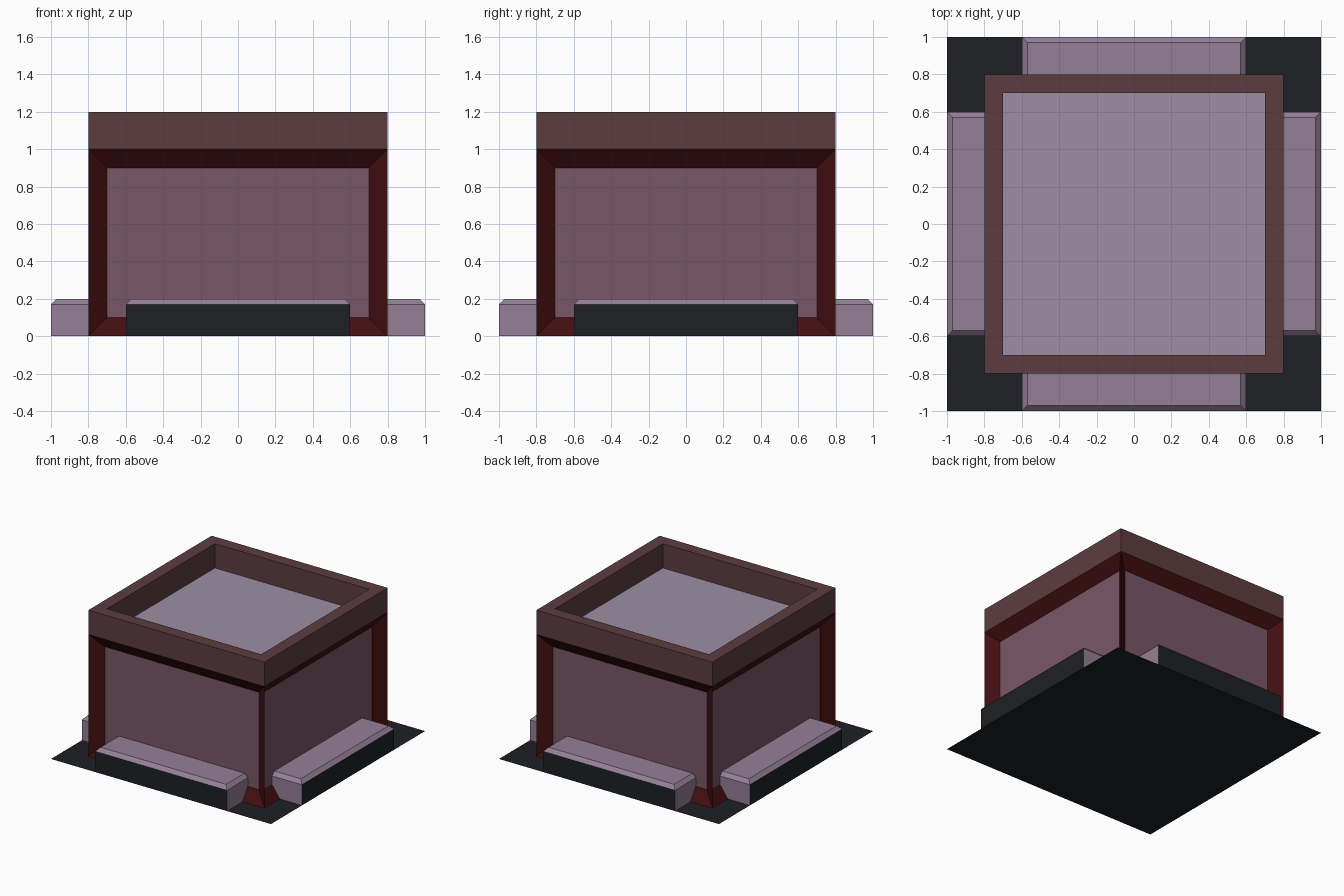
import bpy, bmesh, math
from mathutils import Matrix, Vector

if "Cube" in bpy.data.objects:
    bpy.data.objects.remove(bpy.data.objects["Cube"])


def mat(name, rgb):
    m = bpy.data.materials.new(name)
    m.diffuse_color = [(c / 255) ** 2.2 for c in rgb] + [1]
    m.use_nodes = True
    m.node_tree.nodes["Principled BSDF"].inputs["Base Color"].default_value = m.diffuse_color
    return m


dark = mat("charcoal", (35, 37, 40))
red = mat("dark_red", (68, 22, 24))
brown = mat("brown", (93, 62, 66))
rose = mat("rose", (121, 87, 102))
mauve = mat("mauve", (147, 126, 149))
pale = mat("pale_mauve", (156, 141, 161))


def box(lo, hi):
    bm = bmesh.new()
    lo, hi = Vector(lo), Vector(hi)
    bmesh.ops.create_cube(bm, size=1, matrix=Matrix.Translation((lo + hi) / 2)
                          @ Matrix.Diagonal((*(hi - lo), 1)))
    bm.normal_update()
    return bm


def finish(bm, name, mats, turn=0):
    me = bpy.data.meshes.new(name)
    bm.to_mesh(me)
    bm.free()
    for m in mats:
        me.materials.append(m)
    ob = bpy.data.objects.new(name, me)
    ob.rotation_euler.z = turn
    bpy.context.collection.objects.link(ob)


# Flat ground slab
bm = bmesh.new()
bmesh.ops.create_grid(bm, x_segments=1, y_segments=1, size=1)
finish(bm, "base_plate", [dark])

# Walls: each side is a frame around a recessed panel
bm = box((-.8, -.8, 0), (.8, .8, 1))
caps = [f for f in bm.faces if abs(f.normal.z) > .9]
bmesh.ops.delete(bm, geom=caps, context='FACES_ONLY')
panels = list(bm.faces)
bmesh.ops.inset_individual(bm, faces=panels, thickness=.1, depth=0, use_even_offset=True)
for f in panels:
    f.material_index = 1
    bmesh.ops.translate(bm, verts=f.verts, vec=f.normal * -.07)
finish(bm, "wall_frame", [red, rose])

# Parapet with the sunken roof
bm = box((-.8, -.8, 1), (.8, .8, 1.2))
bmesh.ops.delete(bm, geom=[f for f in bm.faces if f.normal.z < -.9], context='FACES_ONLY')
roof = next(f for f in bm.faces if f.normal.z > .9)
bmesh.ops.inset_individual(bm, faces=[roof], thickness=.1, depth=0, use_even_offset=True)
walls = bmesh.ops.extrude_discrete_faces(bm, faces=[roof])["faces"]
roof = walls[0]
rim_edges = [e for e in bm.edges if e.is_boundary and e not in roof.edges[:]
             and all(abs(v.co.x) < .75 and v.co.z > 1.1 for v in e.verts)]
for v in roof.verts:
    v.co.z = 1
bmesh.ops.bridge_loops(bm, edges=rim_edges + list(roof.edges))
roof.material_index = 1
bmesh.ops.recalc_face_normals(bm, faces=bm.faces[:])
for f in bm.faces:
    f.material_index = 0
    c = f.calc_center_median()
    if abs(f.normal.z) > .9 and c.z < 1.05:
        f.material_index = 1
finish(bm, "parapet_and_roof", [brown, pale])

# Chamfered ledge on each side
for i, side in enumerate(("front", "right", "back", "left")):
    bm = box((-.6, -1, 0), (.6, -.73, .2))
    bm.faces.ensure_lookup_table()
    bmesh.ops.delete(bm, geom=[f for f in bm.faces if f.normal.z < -.9], context='FACES_ONLY')
    rim = [e for e in bm.edges if all(v.co.z > .1 for v in e.verts)
           and not all(v.co.y > -.8 for v in e.verts)]
    bmesh.ops.bevel(bm, geom=rim, offset=.03, segments=1, affect='EDGES')
    bm.normal_update()
    for f in bm.faces:
        f.material_index = int(f.normal.y < -.9)
    finish(bm, side + "_ledge", [mauve, dark], i * math.pi / 2)
